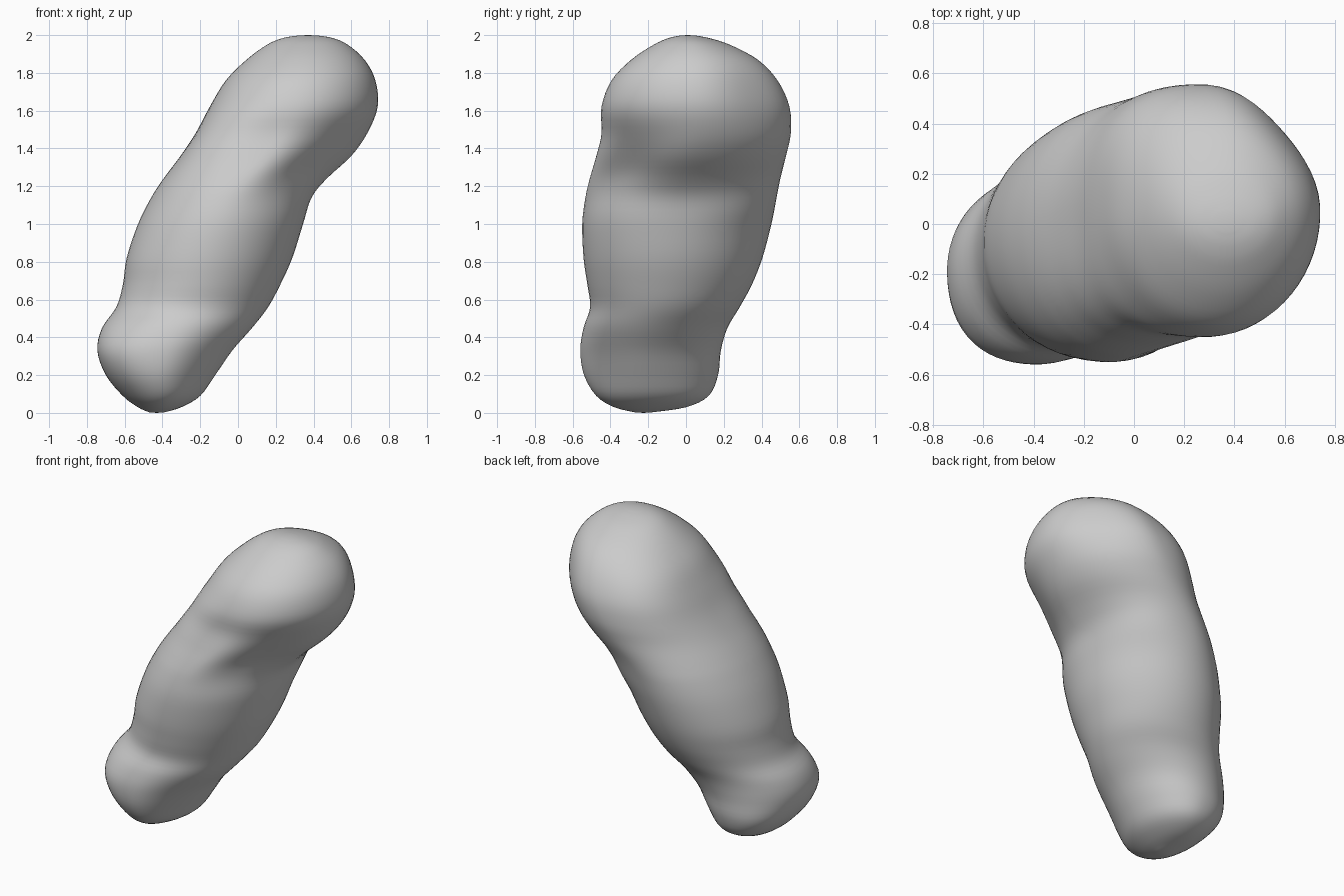
import bpy, bmesh
from math import sin, cos, pi, exp

if "Cube" in bpy.data.objects:
    bpy.data.objects.remove(bpy.data.objects["Cube"])

# Horizontal slices of the body: height, left, right, front, back
SLICES = [
    (0.003, -0.47, -0.39, -0.27, -0.18),
    (0.03, -0.53, -0.30, -0.38, 0.00),
    (0.09, -0.61, -0.20, -0.475, 0.12),
    (0.20, -0.70, -0.12, -0.54, 0.17),
    (0.33, -0.745, -0.03, -0.56, 0.185),
    (0.45, -0.72, 0.075, -0.543, 0.22),
    (0.56, -0.645, 0.16, -0.508, 0.285),
    (0.68, -0.61, 0.225, -0.523, 0.35),
    (0.82, -0.59, 0.288, -0.543, 0.405),
    (1.00, -0.53, 0.345, -0.55, 0.453),
    (1.14, -0.46, 0.39, -0.533, 0.48),
    (1.24, -0.395, 0.47, -0.51, 0.50),
    (1.36, -0.305, 0.60, -0.475, 0.53),
    (1.48, -0.225, 0.685, -0.447, 0.555),
    (1.62, -0.15, 0.74, -0.448, 0.548),
    (1.76, -0.065, 0.728, -0.395, 0.485),
    (1.87, 0.045, 0.67, -0.29, 0.38),
    (1.95, 0.155, 0.58, -0.17, 0.23),
    (1.985, 0.24, 0.50, -0.09, 0.12),
    (1.998, 0.32, 0.42, -0.03, 0.05),
]
# Fuller or flatter corners: x side, y side, height, spread, amount
CORNERS = [
    (-1, -1, 1.45, 0.20, 0.10),    # front left neck
    (-1, 1, 1.67, 0.22, 0.075),    # back left of head
    (1, 1, 1.68, 0.25, -0.075),    # back right of head
    (1, -1, 1.32, 0.17, -0.12),    # under the head, front right
    (1, 1, 1.12, 0.12, 0.05),      # back right neck
    (-1, 1, 0.15, 0.12, 0.055),    # back left of foot
    (-1, -1, 0.32, 0.15, 0.045),   # front left of foot
    (1, -1, 0.22, 0.20, -0.06),    # front right of foot
]
SIDES, STEPS = 64, 4


def smooth_rows(rows):
    """Catmull-Rom interpolation through the slices."""
    out = []
    for i in range(len(rows) - 1):
        a, b, c, d = (rows[max(0, min(len(rows) - 1, i + k))] for k in (-1, 0, 1, 2))
        for s in range(STEPS):
            t = s / STEPS
            out.append([0.5 * (2 * q + (r - p) * t + (2 * p - 5 * q + 4 * r - w) * t ** 2
                               + (3 * q - p - 3 * r + w) * t ** 3)
                        for p, q, r, w in zip(a, b, c, d)])
    out.append(rows[-1])
    return out


def ring_point(row, k):
    z, x0, x1, y0, y1 = row
    t = 2 * pi * (k + 0.5) / SIDES
    c, s = cos(t), sin(t)
    f = 1 + sum(amt * sin(2 * t) ** 2 * exp(-((z - h) / w) ** 2)
                for sx, sy, h, w, amt in CORNERS if sx * c > 0 and sy * s > 0)
    return ((x0 + x1) / 2 + (x1 - x0) / 2 * c * f, (y0 + y1) / 2 + (y1 - y0) / 2 * s * f, z)


def loft(name, rows):
    bm = bmesh.new()
    rings = [[bm.verts.new(ring_point(row, k)) for k in range(SIDES)] for row in smooth_rows(rows)]
    for lo, hi in zip(rings, rings[1:]):
        for k in range(SIDES):
            n = (k + 1) % SIDES
            bm.faces.new((lo[k], lo[n], hi[n], hi[k]))
    # rounded tips
    for ring, z in ((rings[0], 0.0), (rings[-1], 2.0)):
        tip = bm.verts.new((sum(v.co.x for v in ring) / SIDES, sum(v.co.y for v in ring) / SIDES, z))
        for k in range(SIDES):
            bm.faces.new((ring[k], ring[(k + 1) % SIDES], tip))
    bmesh.ops.recalc_face_normals(bm, faces=bm.faces)
    mesh = bpy.data.meshes.new(name)
    bm.to_mesh(mesh)
    bm.free()
    mesh.shade_smooth()
    obj = bpy.data.objects.new(name, mesh)
    bpy.context.collection.objects.link(obj)
    return obj


# One continuous three-lobed form: small foot, leaning torso, round head
loft("leaning_lobed_body", SLICES)
